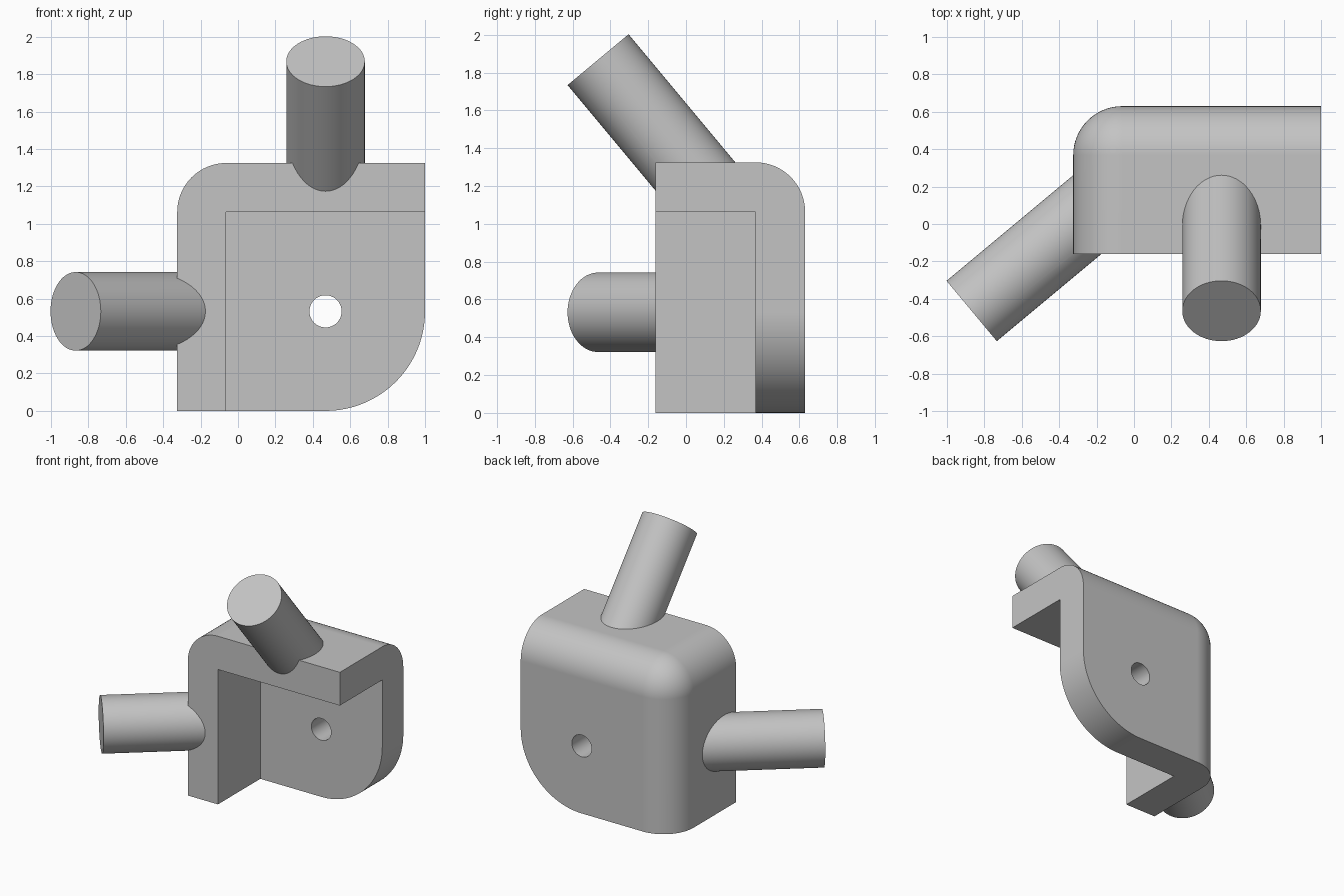
import bpy, bmesh, math
from mathutils import Vector

cube = bpy.data.objects.get("Cube")
if cube:
    bpy.data.objects.remove(cube, do_unlink=True)

# Single plain grey material
grey = bpy.data.materials.new("plain grey")
grey.use_nodes = True
grey.diffuse_color = (0.55, 0.55, 0.55, 1)
grey.node_tree.nodes["Principled BSDF"].inputs["Base Color"].default_value = (0.55, 0.55, 0.55, 1)

LEFT, RIGHT = -0.325, 1.0
FRONT, BACK = -0.16, 0.63
TOP, WALL = 1.325, 0.262
MID = 0.468                     # x of the screw hole and upper tube
HEIGHT = 0.532                  # z of the screw hole and side tube


def finish(name, bm):
    bmesh.ops.recalc_face_normals(bm, faces=bm.faces)
    mesh = bpy.data.meshes.new(name)
    bm.to_mesh(mesh)
    bm.free()
    mesh.materials.append(grey)
    obj = bpy.data.objects.new(name, mesh)
    bpy.context.collection.objects.link(obj)
    return obj


def box(lo, hi):
    bm = bmesh.new()
    bmesh.ops.create_cube(bm, size=1)
    for v in bm.verts:
        v.co = Vector([l + (c + 0.5) * (h - l) for c, l, h in zip(v.co, lo, hi)])
    return bm


def rod(name, start, direction, radius, length, sides=64):
    bm = bmesh.new()
    bmesh.ops.create_cone(bm, cap_ends=True, segments=sides,
                          radius1=radius, radius2=radius, depth=length)
    d = Vector(direction).normalized()
    rot = d.to_track_quat('Z', 'Y')
    for v in bm.verts:
        v.co = rot @ v.co + Vector(start) + d * length / 2
    return finish(name, bm)


def combine(target, tool, operation):
    mod = target.modifiers.new(operation.lower(), 'BOOLEAN')
    mod.operation, mod.solver, mod.object = operation, 'EXACT', tool
    bpy.context.view_layer.objects.active = target
    bpy.ops.object.modifier_apply(modifier=mod.name)
    bpy.data.objects.remove(tool, do_unlink=True)


def round_edges(bm, test, radius, segments):
    edges = [e for e in bm.edges if test(*((e.verts[0].co + e.verts[1].co) / 2))]
    bmesh.ops.bevel(bm, geom=edges, offset=radius, offset_type='OFFSET',
                    segments=segments, profile=0.5, affect='EDGES')


# Outer block: three rounded edges meeting at the left, back, top corner
bm = box((LEFT, FRONT, 0), (RIGHT, BACK, TOP))


def near(a, b):
    return abs(a - b) < 0.001


round_edges(bm, lambda x, y, z: near(x, RIGHT) and near(z, 0), HEIGHT, 32)
round_edges(bm, lambda x, y, z: near(x, LEFT) + near(y, BACK) + near(z, TOP) == 2
            and not near(z, 0) and not near(x, RIGHT), WALL, 16)
bracket = finish("corner_bracket", bm)

# Slanted tubes joined to the top and side walls
slope, drop = 0.64, 0.768
tubes = [((MID, -0.465, 1.868), (0, slope, -drop)),
         ((-0.868, -0.465, HEIGHT), (drop, slope, 0))]
for start, direction in tubes:
    combine(bracket, rod("tube", start, direction, 0.21, 1.0), 'UNION')

# Hollow out the inside, leaving three walls
combine(bracket, finish("cavity", box((LEFT + WALL, -1, -1),
                                      (2, BACK - WALL, TOP - WALL))), 'DIFFERENCE')

# Blind bores in the tubes and the screw hole through the back wall
for start, direction in tubes:
    outside = Vector(start) - Vector(direction) * 0.1
    combine(bracket, rod("bore", outside, direction, 0.108, 0.8), 'DIFFERENCE')
combine(bracket, rod("screw_hole", (MID, 0, HEIGHT), (0, 1, 0), 0.086, 1), 'DIFFERENCE')

# Smooth the curved surfaces while keeping the flat walls flat
bpy.ops.object.select_all(action='DESELECT')
bracket.select_set(True)
bpy.context.view_layer.objects.active = bracket
bpy.ops.object.shade_smooth_by_angle(angle=math.radians(30))
weighted = bracket.modifiers.new("flat walls", 'WEIGHTED_NORMAL')
weighted.keep_sharp = True
